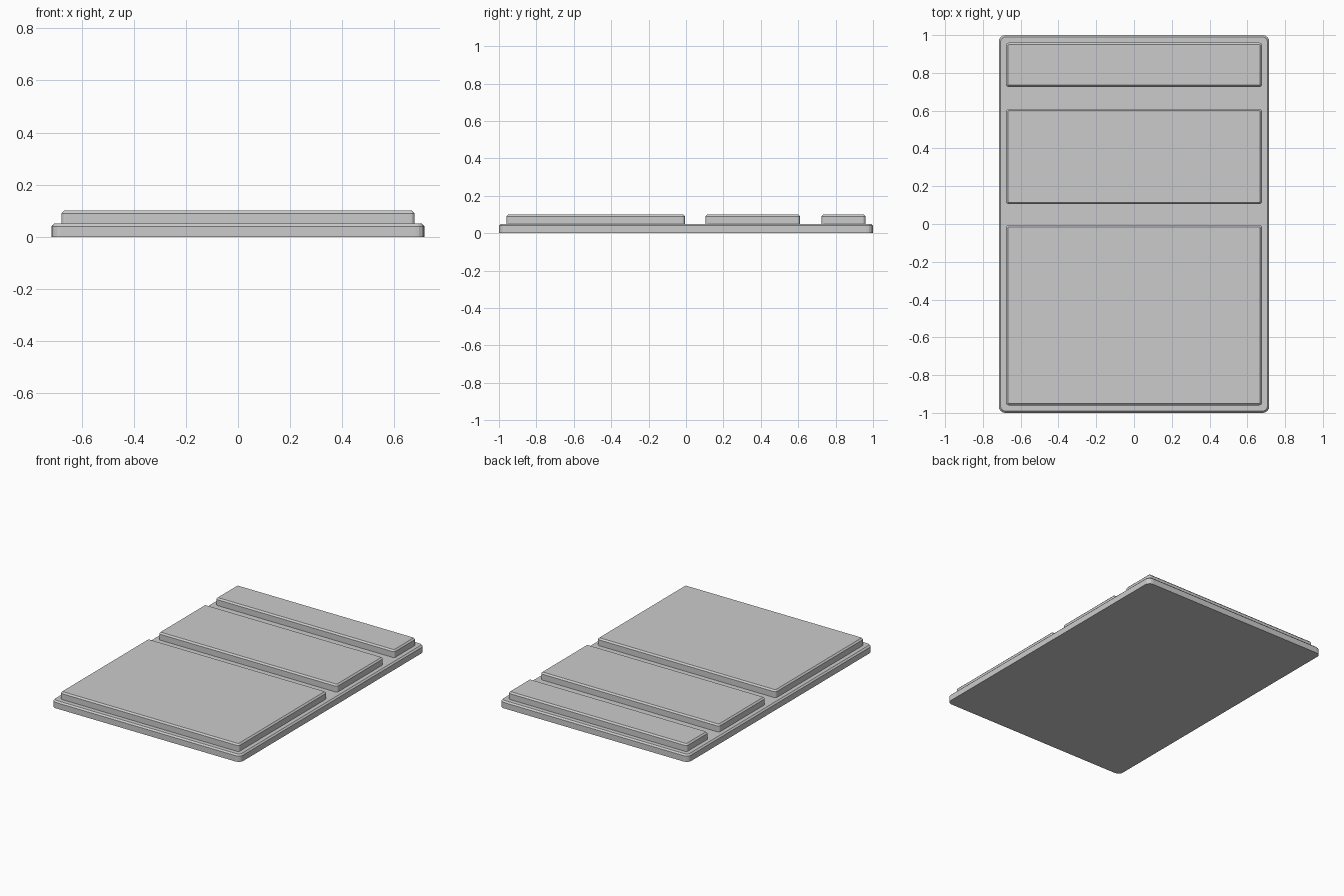
import bpy, bmesh, math

if "Cube" in bpy.data.objects:
    bpy.data.objects.remove(bpy.data.objects["Cube"])

grey = bpy.data.materials.new("light_grey")
grey.diffuse_color = (0.6, 0.6, 0.6, 1)
grey.use_nodes = True
grey.node_tree.nodes["Principled BSDF"].inputs["Base Color"].default_value = grey.diffuse_color


def rounded_outline(x, y0, y1, r, steps=4):
    # counter-clockwise rectangle with rounded corners
    pts = []
    corners = [(x - r, y1 - r), (-x + r, y1 - r), (-x + r, y0 + r), (x - r, y0 + r)]
    for k, (cx, cy) in enumerate(corners):
        for i in range(steps + 1):
            a = math.pi / 2 * (k + i / steps)
            pts.append((cx + r * math.cos(a), cy + r * math.sin(a)))
    return pts


def slab(name, x, y0, y1, z0, z1, r, c=0.01):
    # rounded plate with a chamfered top edge
    bm = bmesh.new()
    rings = []
    for inset, z in ((0, z0), (0, z1 - c), (c, z1)):
        outline = rounded_outline(x - inset, y0 + inset, y1 - inset, r - inset)
        rings.append([bm.verts.new((px, py, z)) for px, py in outline])
    n = len(rings[0])
    for lo, hi in zip(rings, rings[1:]):
        for i in range(n):
            j = (i + 1) % n
            bm.faces.new((lo[i], lo[j], hi[j], hi[i]))
    bm.faces.new(rings[0][::-1])
    bm.faces.new(rings[-1])
    me = bpy.data.meshes.new(name)
    bm.to_mesh(me)
    bm.free()
    me.materials.append(grey)
    ob = bpy.data.objects.new(name, me)
    bpy.context.collection.objects.link(ob)
    return ob


# backing plate
slab("base_plate", 0.716, -1.0, 1.0, 0.0, 0.05, 0.035)

# raised panels, front to back
for name, y0, y1 in (("large_panel", -0.96, -0.005),
                     ("middle_panel", 0.105, 0.61),
                     ("narrow_panel", 0.725, 0.96)):
    slab(name, 0.678, y0, y1, 0.05, 0.1, 0.016)
